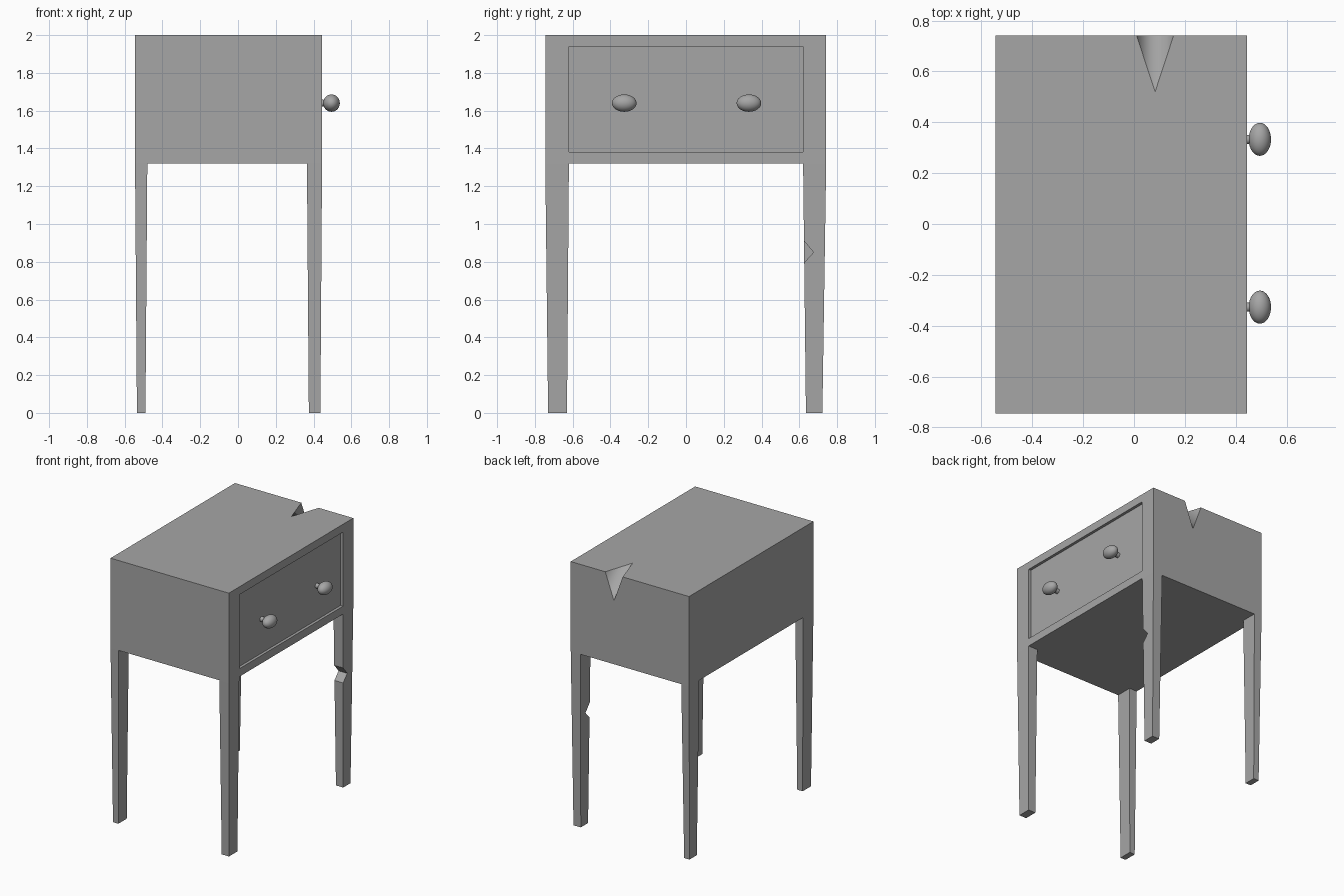
import bpy
import bmesh
import math
from mathutils import Vector, Matrix

default = bpy.data.objects.get("Cube")
if default:
    bpy.data.objects.remove(default, do_unlink=True)

GREY = (0.38, 0.38, 0.38, 1)
grey = bpy.data.materials.new("plain_grey")
grey.use_nodes = True
grey.diffuse_color = GREY
grey.node_tree.nodes["Principled BSDF"].inputs["Base Color"].default_value = GREY


def add_object(name, bm):
    bmesh.ops.recalc_face_normals(bm, faces=bm.faces)
    mesh = bpy.data.meshes.new(name)
    bm.to_mesh(mesh)
    bm.free()
    mesh.materials.append(grey)
    obj = bpy.data.objects.new(name, mesh)
    bpy.context.collection.objects.link(obj)
    return obj


def hull(name, points):
    """Flat-sided solid around the given corners."""
    bm = bmesh.new()
    verts = [bm.verts.new(p) for p in points]
    bmesh.ops.convex_hull(bm, input=verts)
    bmesh.ops.dissolve_limit(bm, angle_limit=0.01, verts=bm.verts, edges=bm.edges)
    return add_object(name, bm)


def box(name, xs, ys, zs):
    return hull(name, [(x, y, z) for x in xs for y in ys for z in zs])


def carve(obj, cutter):
    """Subtract the cutter for good, then discard it."""
    mod = obj.modifiers.new("carve", 'BOOLEAN')
    mod.operation = 'DIFFERENCE'
    mod.solver = 'EXACT'
    mod.object = cutter
    cutter.hide_render = True
    bpy.context.view_layer.update()
    result = bpy.data.meshes.new_from_object(
        obj.evaluated_get(bpy.context.evaluated_depsgraph_get()))
    obj.modifiers.clear()
    obj.data = result
    bpy.data.objects.remove(cutter, do_unlink=True)


# Cabinet body
LEFT, RIGHT, FRONT, BACK = -0.545, 0.445, -0.745, 0.742
BASE, TOP = 1.32, 2.0
body = box("cabinet_body", (LEFT, RIGHT), (FRONT, BACK), (BASE, TOP))

# Drawer recess and drawer front
carve(body, box("recess_cutter", (RIGHT - 0.03, RIGHT + 0.1), (-0.62, 0.62), (1.38, 1.94)))
box("drawer_front", (RIGHT - 0.031, RIGHT - 0.02), (-0.619, 0.619), (1.381, 1.939))

# Splintered V notch in the back top edge
tip = Vector((0.083, 0.52, TOP))
foot = Vector((0.083, BACK, TOP - 0.2))
run = (foot - tip) * 0.5
corners = []
for end in (tip - run, foot + run):
    corners.append(end)
    for side in (-1, 1):
        corners.append(end + Vector((side * 0.073, 0, 0.2)) * 3)
carve(body, hull("notch_cutter", corners))
for face in body.data.polygons:
    face.use_smooth = max(abs(c) for c in face.normal) < 0.99


# Tapered legs
def leg(name, top_x, foot_x, top_y, foot_y):
    return hull(name, [(x, y, z) for xs, ys, z in ((top_x, top_y, BASE), (foot_x, foot_y, 0))
                       for x in xs for y in ys])


legs = {}
for side, top_x, foot_x in (("right", (LEFT, -0.48), (-0.535, -0.49)),
                            ("left", (0.365, RIGHT), (0.375, 0.436))):
    for end, top_y, foot_y in (("front", (FRONT, -0.62), (-0.73, -0.63)),
                               ("back", (0.62, BACK), (0.635, 0.722))):
        name = f"{end}_{side}_leg"
        legs[name] = leg(name, top_x, foot_x, top_y, foot_y)

# Chip in the inner face of one leg
chip = [(x, y, z) for x in (0.3, 0.5)
        for y, z in ((0.675, 0.85), (0.575, 0.97), (0.575, 0.74))]
carve(legs["back_left_leg"], hull("chip_cutter", chip))

# Oval knobs on short stems
for side, y in (("front", -0.327), ("back", 0.333)):
    bm = bmesh.new()
    bmesh.ops.create_uvsphere(
        bm, u_segments=32, v_segments=16, radius=1,
        matrix=Matrix.Translation((0.495, y, 1.64)) @ Matrix.Diagonal((0.044, 0.065, 0.046, 1)))
    knob = add_object(f"{side}_knob", bm)
    bm = bmesh.new()
    bmesh.ops.create_cone(
        bm, cap_ends=True, segments=24, radius1=0.019, radius2=0.017, depth=0.06,
        matrix=Matrix.Translation((0.447, y, 1.64)) @ Matrix.Rotation(math.pi / 2, 4, 'Y'))
    stem = add_object(f"{side}_knob_stem", bm)
    for obj in (knob, stem):
        for face in obj.data.polygons:
            face.use_smooth = len(face.vertices) <= 4
